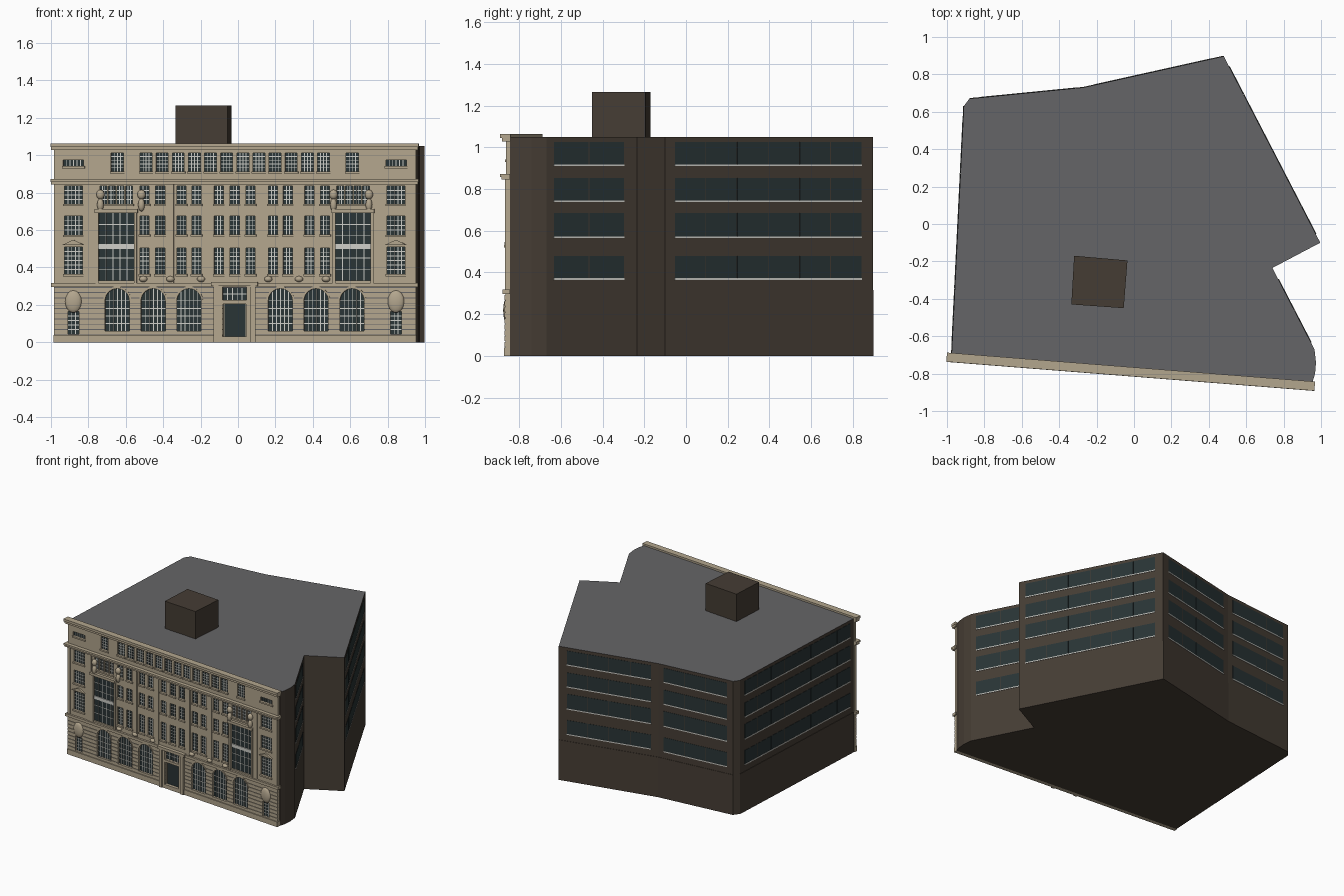
import bpy, bmesh, math
from mathutils import Matrix, Vector

cube = bpy.data.objects.get("Cube")
if cube:
    bpy.data.objects.remove(cube)


def material(name, r, g, b):
    m = bpy.data.materials.new(name)
    m.use_nodes = True
    m.diffuse_color = (r, g, b, 1)
    m.node_tree.nodes["Principled BSDF"].inputs["Base Color"].default_value = (r, g, b, 1)
    return m


STONE = material("tan stone", 0.45, 0.38, 0.27)
BROWN = material("dark brown wall", 0.06, 0.046, 0.034)
ROOF = material("grey roof", 0.13, 0.13, 0.135)
GLASS = material("dark glass", 0.022, 0.034, 0.036)
WHITE = material("pale trim", 0.62, 0.62, 0.58)


def frame(x, y, angle):
    """Wall frame: local x runs along the wall, local -y points outward."""
    return Matrix.Translation((x, y, 0)) @ Matrix.Rotation(angle, 4, 'Z')


FRONT = frame(-0.0175, -0.787, math.radians(-4.51))


def add_box(bm, fr, u0, u1, z0, z1, d0, d1):
    size = Matrix.Diagonal((u1 - u0, d1 - d0, z1 - z0, 1))
    mid = Matrix.Translation(((u0 + u1) / 2, -(d0 + d1) / 2, (z0 + z1) / 2))
    bmesh.ops.create_cube(bm, size=1, matrix=fr @ mid @ size)


def add_prism(bm, points, direction):
    face = bm.faces.new([bm.verts.new(p) for p in points])
    geom = bmesh.ops.extrude_face_region(bm, geom=[face], use_keep_orig=True)["geom"]
    bmesh.ops.translate(bm, verts=[g for g in geom if isinstance(g, bmesh.types.BMVert)], vec=direction)


def add_profile(bm, fr, points, d0, d1):
    add_prism(bm, [fr @ Vector((u, -d0, z)) for u, z in points], fr.to_3x3() @ Vector((0, d0 - d1, 0)))


def finish(name, bm, mats, cutter=None):
    bmesh.ops.recalc_face_normals(bm, faces=bm.faces)
    mesh = bpy.data.meshes.new(name)
    bm.to_mesh(mesh)
    bm.free()
    for m in mats:
        mesh.materials.append(m)
    ob = bpy.data.objects.new(name, mesh)
    bpy.context.collection.objects.link(ob)
    if cutter:
        mod = ob.modifiers.new("openings", 'BOOLEAN')
        mod.object, mod.solver = cutter, 'EXACT'
        graph = bpy.context.evaluated_depsgraph_get()
        ob.data = bpy.data.meshes.new_from_object(ob.evaluated_get(graph))
        ob.modifiers.clear()
    return ob


def boxes(name, mat, items, fr=FRONT, cutter=None):
    bm = bmesh.new()
    for item in items:
        add_box(bm, fr, *item)
    return finish(name, bm, [mat], cutter)


def both(items):
    """Mirror boxes across the middle of the facade."""
    return items + [(-b, -a, *rest) for a, b, *rest in items]


# Main block with a grey roof
outline = [(-0.975, -0.692), (0.955, -0.844), (0.968, -0.80), (0.973, -0.74), (0.965, -0.67),
           (0.74, -0.235), (0.996, -0.10), (0.48, 0.897), (-0.27, 0.73), (-0.88, 0.67), (-0.91, 0.63)]
bm = bmesh.new()
add_prism(bm, [(x, y, 0) for x, y in outline], (0, 0, 1.05))
bmesh.ops.recalc_face_normals(bm, faces=bm.faces)
for f in bm.faces:
    f.material_index = 1 if f.normal.z > 0.5 else 0
finish("main_block", bm, [BROWN, ROOF])

# Rooftop box
bm = bmesh.new()
add_prism(bm, [(-0.335, -0.43, 1.05), (-0.055, -0.45, 1.05), (-0.035, -0.195, 1.05), (-0.32, -0.17, 1.05)], (0, 0, 0.215))
finish("rooftop_box", bm, [BROWN])

# Strip windows on the plain walls: (outline corner, start, end, panes, has base band)
rows = [(0.37, 0.48), (0.57, 0.686), (0.743, 0.854), (0.916, 1.026)]
strips = [("notch", 4, 0.08, 0.86, 2, False), ("right", 6, 0.045, 0.945, 6, False),
          ("back_left", 7, 0.08, 0.93, 4, True), ("back_right", 8, 0.07, 0.92, 3, True),
          ("side", 10, 0.04, 0.97, 8, True)]
for name, i, t0, t1, panes, band in strips:
    p, q = Vector(outline[i]), Vector(outline[(i + 1) % len(outline)])
    length, along = (q - p).length, q - p
    fr = frame(p.x, p.y, math.atan2(along.y, along.x))
    a, step = t0 * length, (t1 - t0) * length / panes
    boxes(name + "_windows", GLASS, [(a + k * step + 0.002, a + (k + 1) * step - 0.002, z0, z1, -0.002, 0.002)
                                     for z0, z1 in rows for k in range(panes)], fr)
    boxes(name + "_sills", WHITE, [(a, t1 * length, z0 - 0.005, z0 + 0.003, -0.002, 0.004) for z0, _ in rows], fr)
    if band:
        boxes(name + "_base", BROWN, [(0, length, 0, 0.315, -0.002, 0.003)], fr)

# Facade openings: (centre, width, bottom, top, columns, rows)
wins = [(-0.5 * 0.0865 - k * 0.0865, 0.064, 0.914, 1.013, 4, 5) for k in range(6)]
wins += [(-0.63, 0.066, 0.914, 1.013, 4, 5), (-0.865, 0.11, 0.942, 0.975, 6, 1),
         (-0.865, 0.097, 0.365, 0.51, 5, 6), (-0.865, 0.097, 0.575, 0.675, 5, 4),
         (-0.865, 0.097, 0.74, 0.836, 5, 4), (-0.865, 0.06, 0.045, 0.165, 3, 5),
         (-0.635, 0.19, 0.33, 0.69, 5, 6)]
wins += [(-0.635 + s * 0.046, 0.038, 0.74, 0.836, 3, 4) for s in (-1.5, -0.5, 0.5, 1.5)]
floors = [(0.365, 0.505, 6), (0.577, 0.674, 4), (0.74, 0.836, 4)]
wins += [(-u, 0.05, z0, z1, 3, n) for u in (0.085, 0.205, 0.285, 0.40, 0.484) for z0, z1, n in floors]
wins += [(-w[0], *w[1:]) for w in wins]
wins += [(0, 0.05, z0, z1, 3, n) for z0, z1, n in floors] + [(0, 0.13, 0.225, 0.29, 5, 2)]
arches = [s * u for u in (0.245, 0.437, 0.63) for s in (-1, 1)]
SPRING, RADIUS, SILL = 0.222, 0.065, 0.06


def arc(u, r, n=14):
    return [(u + r * math.cos(math.pi * k / n), SPRING + r * math.sin(math.pi * k / n)) for k in range(n + 1)]


bm = bmesh.new()
for u, w, z0, z1, *_ in wins:
    add_box(bm, FRONT, u - w / 2, u + w / 2, z0, z1, -0.04, 0.04)
add_box(bm, FRONT, -0.062, 0.062, 0.03, 0.205, -0.04, 0.04)
for u in arches:
    add_profile(bm, FRONT, arc(u, RADIUS) + [(u - RADIUS, SILL), (u + RADIUS, SILL)], -0.04, 0.04)
cutter = finish("opening_cutter", bm, [STONE])
cutter.hide_render = True

# Stone front, joint backing and rusticated courses
boxes("front_wall", STONE, [(-0.968, 0.972, 0, 1.05, -0.02, 0)], cutter=cutter)
boxes("course_joints", ROOF, [(-0.966, 0.97, 0.03, 0.298, -0.001, 0.002)], cutter=cutter)
boxes("stone_courses", STONE, [(-0.968, 0.972, 0.042 + k * 0.0282, 0.066 + k * 0.0282, -0.002, 0.006)
                               for k in range(9)], cutter=cutter)
boxes("front_glass", GLASS, [(-0.955, 0.955, 0.02, 1.03, -0.019, -0.011)])
bpy.data.objects.remove(cutter)

# Glazing bars
bars, T = [], 0.0021
for u, w, z0, z1, cols, nrows in wins:
    bars += [(u - w / 2 + w * k / cols - T, u - w / 2 + w * k / cols + T, z0, z1, -0.012, -0.008) for k in range(1, cols)]
    bars += [(u - w / 2, u + w / 2, z0 + (z1 - z0) * k / nrows - T, z0 + (z1 - z0) * k / nrows + T, -0.012, -0.0085)
             for k in range(1, nrows)]
bars += both([(-0.73, -0.54, 0.5, 0.525, -0.012, -0.004)])
for u in arches:
    for k in range(-2, 3):
        x = k * RADIUS / 3
        bars.append((u + x - T, u + x + T, SILL, SPRING + math.sqrt(RADIUS ** 2 - x * x), -0.012, -0.008))
    bars += [(u - RADIUS, u + RADIUS, z - T, z + T, -0.012, -0.0085) for z in (0.1, 0.14, 0.18, SPRING)]
boxes("glazing_bars", WHITE, bars)

# Plinth, string course and cornices
boxes("plinth", STONE, [(-0.97, -0.112, 0, 0.04, -0.02, 0.01), (0.112, 0.974, 0, 0.04, -0.02, 0.01)])
boxes("cornices", STONE, [(-0.983, 0.984, 0.297, 0.318, -0.02, 0.015), (-0.985, 0.985, 0.845, 0.858, -0.02, 0.02),
                          (-0.987, 0.987, 0.858, 0.872, -0.02, 0.028), (-0.985, 0.985, 1.027, 1.045, -0.022, 0.018),
                          (-0.987, 0.987, 1.045, 1.064, -0.022, 0.027)])

# Pilasters, sills and surrounds of the tall side windows
boxes("pilasters", STONE, both([(-u - 0.018, -u + 0.018, 0.318, 0.846, -0.002, 0.007)
                                for u in (0.145, 0.345, 0.765)] + [(-0.968, -0.945, 0.318, 0.846, -0.002, 0.005)]))
boxes("window_sills", STONE, [(u - w / 2 - 0.006, u + w / 2 + 0.006, z0 - 0.012, z0, -0.002, 0.008)
                              for u, w, z0, *_ in wins if z0 > 0.36])
boxes("tall_window_surrounds", STONE, both([(-0.745, -0.73, 0.318, 0.70, -0.002, 0.01), (-0.54, -0.525, 0.318, 0.70, -0.002, 0.01),
                                            (-0.75, -0.52, 0.692, 0.712, -0.002, 0.022)]))

# Small pediments and arch trims
bm = bmesh.new()
for s in (-0.865, 0.865):
    add_profile(bm, FRONT, [(s - 0.06, 0.52), (s + 0.06, 0.52), (s, 0.548)], -0.002, 0.014)
for u in arches:
    add_profile(bm, FRONT, arc(u, RADIUS) + arc(u, RADIUS + 0.01)[::-1], -0.002, 0.009)
finish("pediments_and_arch_trims", bm, [STONE])

# Doorway
boxes("door_surround", STONE, both([(-0.112, -0.085, 0, 0.318, -0.002, 0.02), (-0.085, -0.064, 0.02, 0.3, -0.002, 0.012)])
      + [(-0.125, 0.125, 0.3, 0.322, -0.002, 0.026), (-0.064, 0.064, 0.206, 0.224, -0.012, 0.012),
         (-0.085, 0.085, 0, 0.03, -0.002, 0.012)])
boxes("door_bars", STONE, [(-0.0615, -0.0565, 0.03, 0.206, -0.013, -0.006), (0.0565, 0.0615, 0.03, 0.206, -0.013, -0.006)])

# Carved ovals and figures
bm = bmesh.new()
lumps = [(s * 0.865, 0.218, 0.045, 0.06) for s in (-1, 1)]
for u in (-0.72, -0.5, 0.53, 0.72):
    lumps += [(u, 0.735, 0.018, 0.035), (u, 0.79, 0.022, 0.026)]
lumps += [(s * u, 0.338, 0.022, 0.016) for s in (-1, 1) for u in (0.18, 0.345, 0.49)]
for u, z, w, h in lumps:
    mat = FRONT @ Matrix.Translation((u, -0.004, z)) @ Matrix.Diagonal((w, 0.018, h, 1))
    bmesh.ops.create_uvsphere(bm, u_segments=16, v_segments=8, radius=1, matrix=mat)
for f in bm.faces:
    f.smooth = True
finish("carved_ornaments", bm, [STONE])
